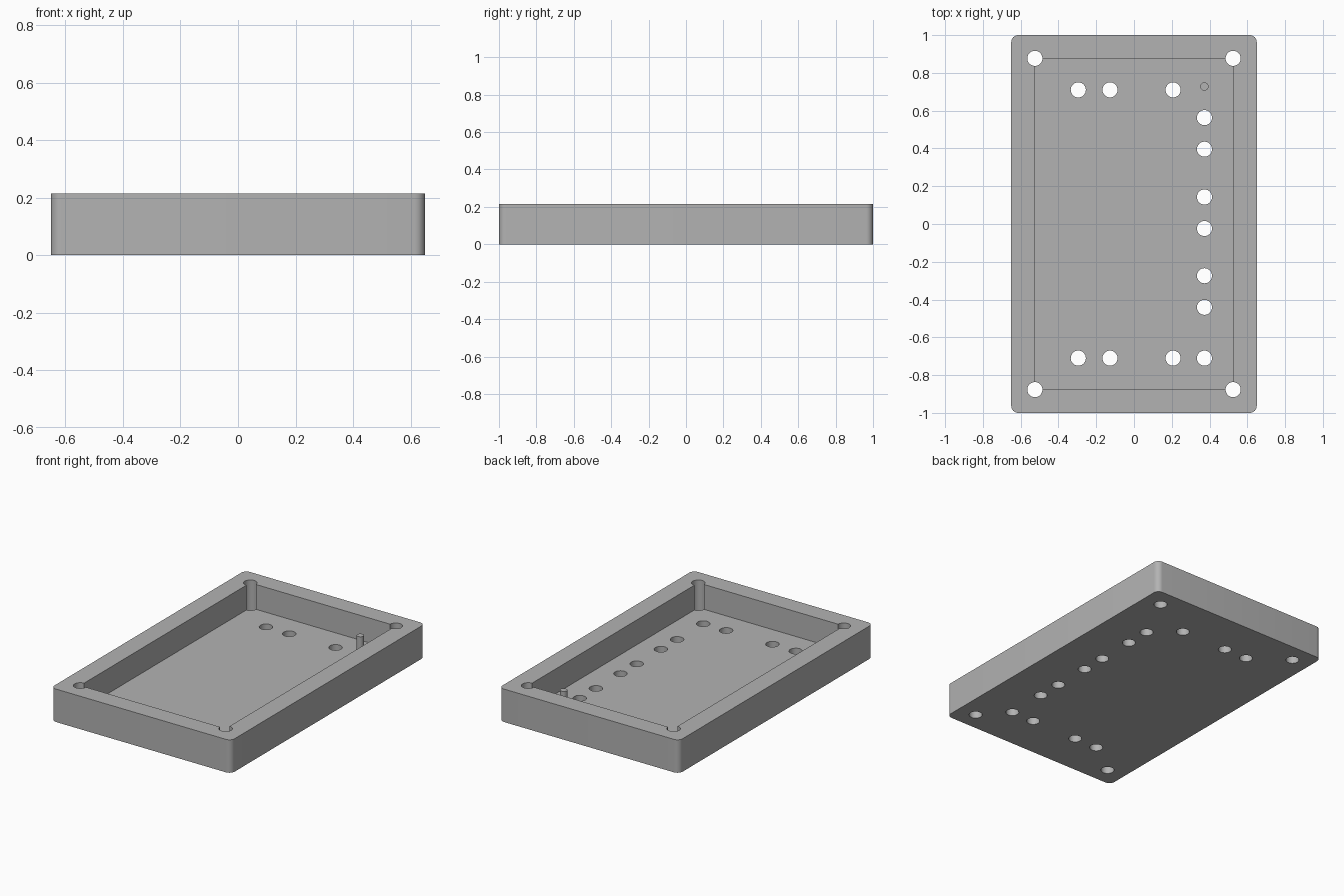
import bpy, bmesh, math
from mathutils import Matrix

default = bpy.data.objects.get("Cube")
if default:
    bpy.data.objects.remove(default, do_unlink=True)

WIDTH, LENGTH, HEIGHT = 1.3, 2.0, 0.215
FLOOR = 0.053
INNER_X, INNER_Y = 0.525, 0.877
HOLE_R = 0.04

grey = bpy.data.materials.new("plain_grey")
grey.use_nodes = True
colour = (0.45, 0.45, 0.45, 1)
grey.diffuse_color = colour
grey.node_tree.nodes["Principled BSDF"].inputs["Base Color"].default_value = colour


def add_object(name, bm):
    mesh = bpy.data.meshes.new(name)
    bm.to_mesh(mesh)
    bm.free()
    mesh.materials.append(grey)
    obj = bpy.data.objects.new(name, mesh)
    bpy.context.collection.objects.link(obj)
    return obj


def add_block(bm, sx, sy, z0, z1):
    mat = Matrix.Translation((0, 0, (z0 + z1) / 2)) @ Matrix.Diagonal((sx, sy, z1 - z0, 1))
    bmesh.ops.create_cube(bm, size=1, matrix=mat)


def add_cylinder(bm, x, y, r, z0, z1):
    bmesh.ops.create_cone(bm, cap_ends=True, segments=32, radius1=r, radius2=r,
                          depth=z1 - z0, matrix=Matrix.Translation((x, y, (z0 + z1) / 2)))


def cut(target, cutter):
    mod = target.modifiers.new("cut", 'BOOLEAN')
    mod.operation = 'DIFFERENCE'
    mod.solver = 'EXACT'
    mod.object = cutter
    bpy.context.view_layer.objects.active = target
    bpy.ops.object.modifier_apply(modifier=mod.name)
    bpy.data.objects.remove(cutter, do_unlink=True)


def smooth(obj):
    bpy.ops.object.select_all(action='DESELECT')
    obj.select_set(True)
    bpy.context.view_layer.objects.active = obj
    bpy.ops.object.shade_smooth_by_angle(angle=math.radians(30))


# Tray body with rounded upright edges
bm = bmesh.new()
add_block(bm, WIDTH, LENGTH, 0, HEIGHT)
upright = [e for e in bm.edges if abs(e.verts[0].co.z - e.verts[1].co.z) > 0.1]
bmesh.ops.bevel(bm, geom=upright, offset=0.037, segments=8, profile=0.5, affect='EDGES')
tray = add_object("tray", bm)

# Open cavity
bm = bmesh.new()
add_block(bm, 2 * INNER_X, 2 * INNER_Y, FLOOR, HEIGHT + 0.1)
cut(tray, add_object("cavity_cutter", bm))

# Through holes: corners, two end rows and one side column
holes = [(sx * INNER_X, sy * INNER_Y) for sx in (-1, 1) for sy in (-1, 1)]
holes += [(x, sy * 0.71) for x in (-0.295, -0.127, 0.207) for sy in (-1, 1)]
holes += [(0.373, y) for y in (0.563, 0.396, 0.143, -0.024, -0.274, -0.441, -0.71)]
bm = bmesh.new()
for x, y in holes:
    add_cylinder(bm, x, y, HOLE_R, -0.1, HEIGHT + 0.1)
cut(tray, add_object("hole_cutter", bm))
smooth(tray)

# Locating peg on the floor
bm = bmesh.new()
add_cylinder(bm, 0.373, 0.728, 0.022, FLOOR - 0.01, 0.17)
smooth(add_object("locating_peg", bm))
